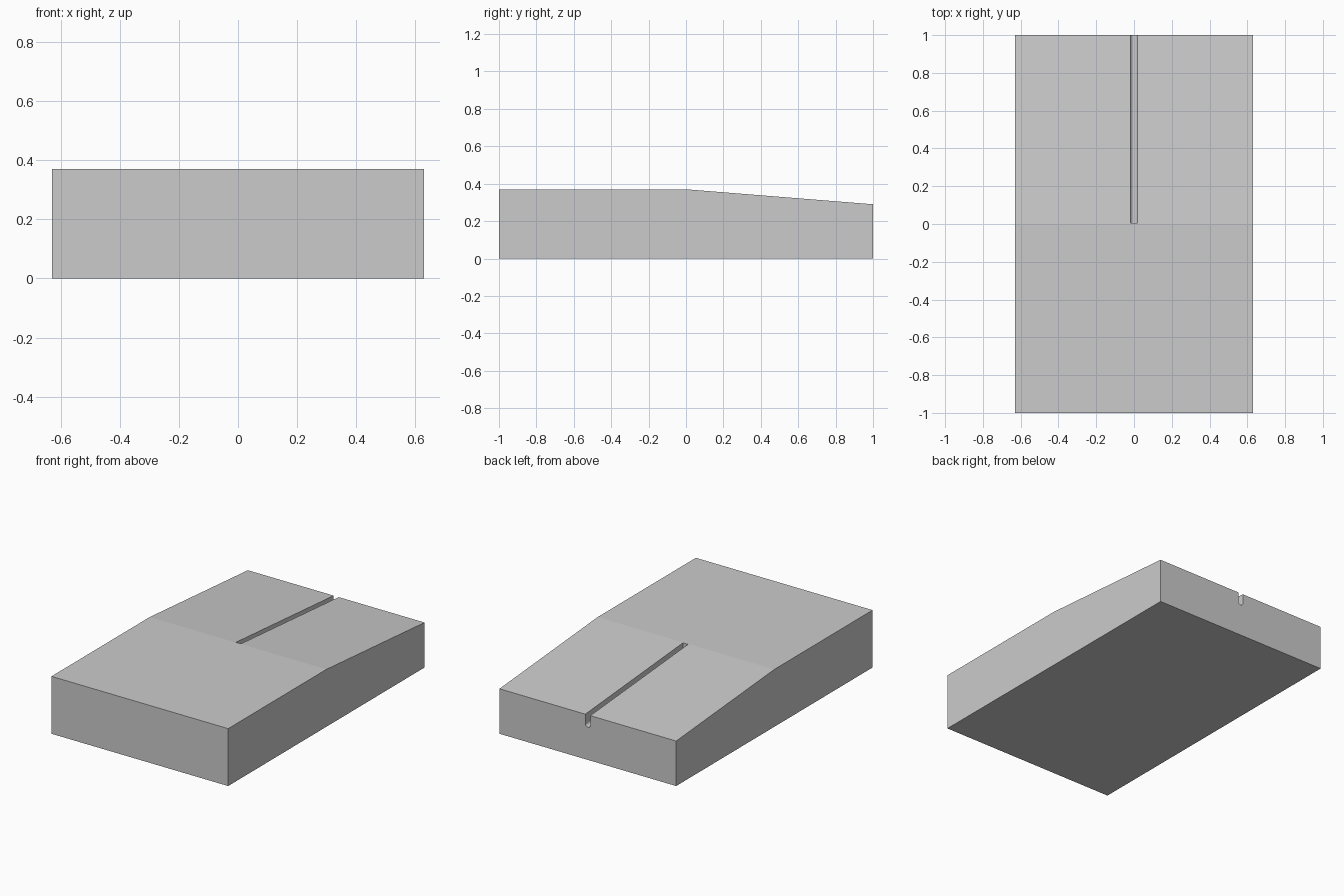
import bpy, bmesh
from math import cos, sin, pi
from mathutils import Vector

if "Cube" in bpy.data.objects:
    bpy.data.objects.remove(bpy.data.objects["Cube"])

W, TOP, BACK = 0.63, 0.37, 0.29
SLOT_R, SLOT_DEPTH = 0.018, 0.08


def prism(name, profile, offset):
    """Extrude a closed 3D profile along an offset vector."""
    bm = bmesh.new()
    face = bm.faces.new([bm.verts.new(p) for p in profile])
    res = bmesh.ops.extrude_face_region(bm, geom=[face])
    verts = [g for g in res["geom"] if isinstance(g, bmesh.types.BMVert)]
    bmesh.ops.translate(bm, verts=verts, vec=Vector(offset))
    bmesh.ops.recalc_face_normals(bm, faces=bm.faces)
    mesh = bpy.data.meshes.new(name)
    bm.to_mesh(mesh)
    bm.free()
    obj = bpy.data.objects.new(name, mesh)
    bpy.context.collection.objects.link(obj)
    return obj


# Wedge-topped block, from its side profile
side = [(-1, 0), (1, 0), (1, BACK), (0, TOP), (-1, TOP)]
block = prism("sloped_block", [(-W, y, z) for y, z in side], (2 * W, 0, 0))

# Round-bottomed slot following the slope, open at the back
floor = TOP - SLOT_DEPTH + SLOT_R
u = [(SLOT_R * cos(pi + pi * i / 12), floor + SLOT_R * sin(pi + pi * i / 12))
     for i in range(13)]
u += [(SLOT_R, TOP + 0.1), (-SLOT_R, TOP + 0.1)]
length = 1.1
cutter = prism("slot_cutter", [(x, 0.005, z) for x, z in u],
               (0, length, (BACK - TOP) * length))

# Cut the slot, then drop the cutter
cut = block.modifiers.new("slot", 'BOOLEAN')
cut.operation = 'DIFFERENCE'
cut.solver = 'EXACT'
cut.object = cutter
bpy.context.view_layer.objects.active = block
block.select_set(True)
bpy.ops.object.modifier_apply(modifier="slot")
bpy.data.objects.remove(cutter)
